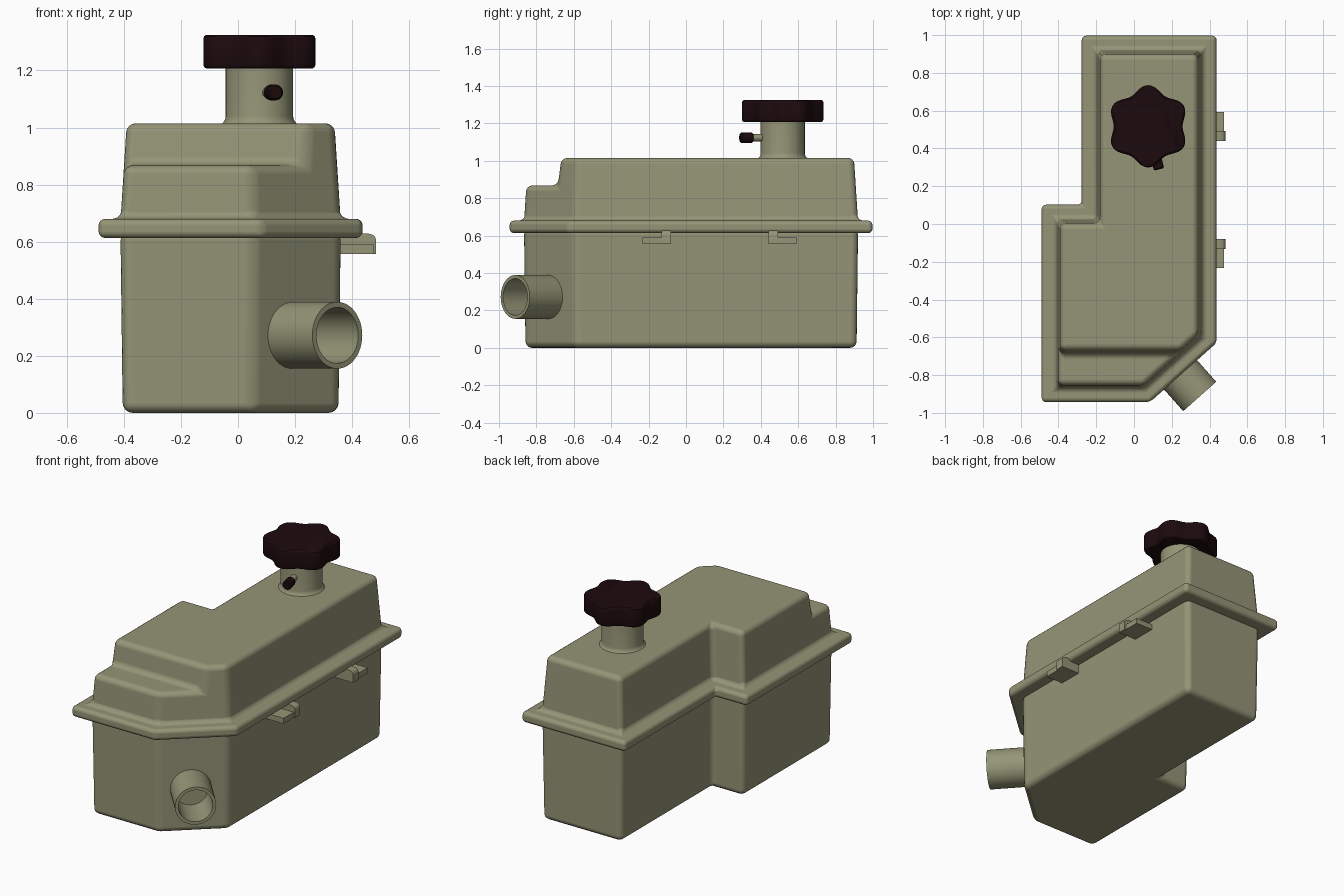
import bpy, bmesh, math
from mathutils import Vector

if "Cube" in bpy.data.objects:
    bpy.data.objects.remove(bpy.data.objects["Cube"])


def material(name, color):
    m = bpy.data.materials.new(name)
    m.diffuse_color = color
    m.use_nodes = True
    m.node_tree.nodes["Principled BSDF"].inputs["Base Color"].default_value = m.diffuse_color
    return m


PLASTIC = material("khaki_plastic", (0.30, 0.30, 0.185, 1))
BLACK = material("dark_rubber", (0.012, 0.003, 0.004, 1))

# Plan outline of the tank walls, counter-clockwise
OUTLINE = [(-0.412, -0.866), (0.055, -0.866), (0.36, -0.595), (0.36, 0.92),
           (-0.2, 0.92), (-0.2, 0.025), (-0.412, 0.025)]


def offset(points, d):
    """Grow a closed outline by d with mitred corners."""
    out = []
    for i, p in enumerate(points):
        p = Vector(p)
        a = (p - Vector(points[i - 1])).normalized()
        b = (Vector(points[(i + 1) % len(points)]) - p).normalized()
        na, nb = Vector((a.y, -a.x)), Vector((b.y, -b.x))
        out.append(p + (na + nb) * d / (1 + na.dot(nb)))
    return out


def finish(bm, name, mat, angle=35):
    bmesh.ops.recalc_face_normals(bm, faces=bm.faces)
    me = bpy.data.meshes.new(name)
    for f in bm.faces:
        f.smooth = True
    bm.to_mesh(me)
    bm.free()
    if angle:
        me.set_sharp_from_angle(angle=math.radians(angle))
    me.materials.append(mat)
    ob = bpy.data.objects.new(name, me)
    bpy.context.collection.objects.link(ob)
    return ob


def loft(name, rings, mat, angle=None, caps=True):
    """Skin a list of equal-length closed rings of 3D points."""
    bm = bmesh.new()
    rows = [[bm.verts.new(p) for p in r] for r in rings]
    n = len(rows[0])
    for lo, hi in zip(rows, rows[1:]):
        for i in range(n):
            j = (i + 1) % n
            bm.faces.new((lo[i], lo[j], hi[j], hi[i]))
    if caps:
        bm.faces.new(rows[0][::-1])
        bm.faces.new(rows[-1])
    return finish(bm, name, mat, angle)


def bevel(ob, width, segments=4):
    m = ob.modifiers.new("round_edges", 'BEVEL')
    m.width, m.segments = width, segments
    m.limit_method, m.angle_limit = 'ANGLE', math.radians(30)
    m.harden_normals = True


def shell(name, levels):
    """Tank section from (z, outline offset) levels."""
    return loft(name, [[(p.x, p.y, z) for p in offset(OUTLINE, d)] for z, d in levels], PLASTIC)


def lathe(name, profile, origin, axis, mat, sides=40, caps=True):
    """Revolve (radius, distance) points about an axis."""
    q = Vector(axis).to_track_quat('Z', 'Y')
    rings = []
    for r, t in profile:
        rings.append([Vector(origin) + q @ Vector((r * math.cos(2 * math.pi * k / sides),
                                                   r * math.sin(2 * math.pi * k / sides), t))
                      for k in range(sides)])
    return loft(name, rings, mat, 35, caps)


def extrude(name, section, axis, a, b, mat):
    """Extrude a 2D section along x (section = y,z) or y (section = x,z)."""
    def place(u, v, t):
        return (t, u, v) if axis == 'x' else (u, t, v)
    return loft(name, [[place(u, v, t) for u, v in section] for t in (a, b)], mat, 35)


# Lower tank
tank = shell("lower_tank", [(0, -0.008), (0.64, 0)])
bevel(tank, 0.035)

# Seam flange with a fillet rising to the cover
flange = shell("seam_flange", [(0.613, -0.04), (0.613, 0.077), (0.68, 0.077),
                               (0.68, 0.004), (0.73, -0.01)])
bevel(flange, 0.024)

# Cover with a lowered front shelf
cover = shell("upper_cover", [(0.64, 0.002), (1.015, -0.022)])
cutter = extrude("shelf_cutter", [(-1.2, 0.868), (-0.685, 0.868), (-0.655, 1.1), (-1.2, 1.1)],
                 'x', -1, 1, PLASTIC)
cutter.hide_render = True
cutter.hide_viewport = True
cut = cover.modifiers.new("front_shelf", 'BOOLEAN')
cut.operation, cut.object, cut.solver = 'DIFFERENCE', cutter, 'EXACT'
bevel(cover, 0.032)

# Filler neck
cx, cy = 0.075, 0.517
lathe("filler_neck", [(0.138, 1.008), (0.127, 1.018), (0.12, 1.028), (0.118, 1.04), (0.118, 1.22)],
      (cx, cy, 0), (0, 0, 1), PLASTIC, 48)

# Six-lobed cap
cap_rings = []
for z, s in [(1.207, 0.95), (1.212, 0.985), (1.22, 1), (1.311, 1), (1.32, 0.985), (1.325, 0.95)]:
    ring = []
    for k in range(72):
        t = 2 * math.pi * k / 72
        r = s * (0.2 + 0.018 * math.cos(6 * (t - math.pi / 2)))
        ring.append((cx + r * math.cos(t), cy + r * math.sin(t), z))
    cap_rings.append(ring)
loft("filler_cap", cap_rings, BLACK, 35)

# Vent nipple and its rubber plug
vent = (0.245, -0.97, 0)
lathe("vent_nipple", [(0.019, 0.09), (0.019, 0.2)], (cx, cy, 1.123), vent, PLASTIC, 20)
lathe("vent_plug", [(0.022, 0.166), (0.028, 0.171), (0.028, 0.228), (0.021, 0.235)],
      (cx, cy, 1.123), vent, BLACK, 20)

# Outlet pipe on the angled corner, open at the end
lathe("outlet_pipe", [(0.117, -0.25), (0.117, 0), (0.098, 0), (0.098, -0.225), (0.001, -0.225)],
      (0.348, -0.913, 0.272), (0.664, -0.748, 0), PLASTIC, 48)

# Two side clips, mirrored about their midpoint
nose = [(0.34, 0.556), (0.484, 0.556), (0.484, 0.605)]
nose += [(0.459 + 0.025 * math.cos(a), 0.605 + 0.023 * math.sin(a))
         for a in (math.pi / 6, math.pi / 3, math.pi / 2)] + [(0.34, 0.628)]
plate = [(0.34, 0.556), (0.476, 0.556), (0.476, 0.59), (0.34, 0.59)]
for label, s in (("front", -1), ("rear", 1)):
    mid = 0.18
    extrude(label + "_clip_hook", nose, 'y', mid + s * 0.26, mid + s * 0.312, PLASTIC)
    extrude(label + "_clip_plate", plate, 'y', mid + s * 0.312, mid + s * 0.412, PLASTIC)
